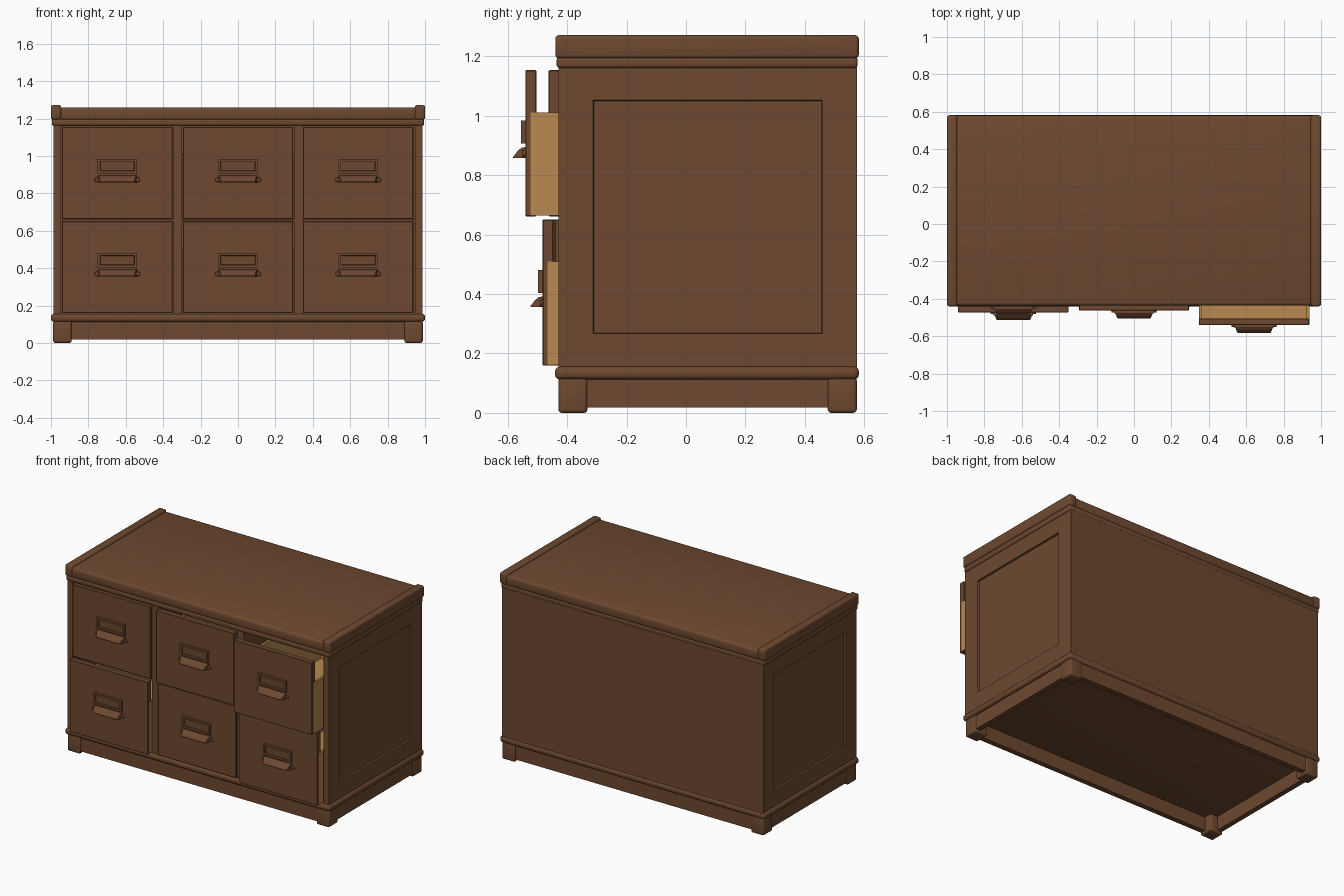
import bpy, bmesh, math
from mathutils import Matrix, Vector

if "Cube" in bpy.data.objects:
    bpy.data.objects.remove(bpy.data.objects["Cube"])


def material(name, rgb):
    m = bpy.data.materials.new(name)
    m.diffuse_color = (*rgb, 1)
    m.use_nodes = True
    m.node_tree.nodes["Principled BSDF"].inputs["Base Color"].default_value = m.diffuse_color
    return m


BROWN = material("dark_brown_wood", (0.155, 0.066, 0.029))
TAN = material("pale_drawer_wood", (0.48, 0.25, 0.082))


def finish(name, bm, mat):
    bmesh.ops.recalc_face_normals(bm, faces=bm.faces)
    me = bpy.data.meshes.new(name)
    bm.to_mesh(me)
    bm.free()
    me.materials.append(mat)
    ob = bpy.data.objects.new(name, me)
    bpy.context.collection.objects.link(ob)
    return ob


def box_bm(x0, x1, y0, y1, z0, z1):
    bm = bmesh.new()
    size = Matrix.Diagonal((x1 - x0, y1 - y0, z1 - z0, 1))
    mid = Matrix.Translation(((x0 + x1) / 2, (y0 + y1) / 2, (z0 + z1) / 2))
    bmesh.ops.create_cube(bm, size=1, matrix=mid @ size)
    return bm


def box(name, dims, mat=BROWN, bevel=0.0, seg=3):
    bm = box_bm(*dims)
    if bevel:
        bmesh.ops.bevel(bm, geom=bm.edges[:], offset=bevel, segments=seg,
                        profile=0.5, affect='EDGES')
    return finish(name, bm, mat)


def recess(bm, direction, margin, slope, depth):
    # sink the faces pointing along a direction, leaving a rim
    bm.normal_update()
    d = Vector(direction)
    f = [f for f in bm.faces if f.normal.dot(d) > 0.95]
    bmesh.ops.inset_individual(bm, faces=f, thickness=margin, depth=0)
    bmesh.ops.inset_individual(bm, faces=f, thickness=slope, depth=-depth)


FY, BY = -0.43, 0.575   # case front and back

# plinth: feet, skirts and rounded base moulding
for sx, side in ((-1, "left"), (1, "right")):
    xs = sorted((sx * 0.89, sx * 0.988))
    box("front_foot_" + side, (*xs, FY, FY + 0.098, 0, 0.12), bevel=0.012)
    box("back_foot_" + side, (*xs, BY - 0.098, BY, 0, 0.12), bevel=0.012)
    xs = sorted((sx * 0.945, sx * 0.98))
    box("side_skirt_" + side, (*xs, FY + 0.05, BY - 0.05, 0.018, 0.12))
box("front_skirt", (-0.94, 0.94, FY + 0.008, FY + 0.043, 0.018, 0.12))
box("back_skirt", (-0.94, 0.94, BY - 0.043, BY - 0.008, 0.018, 0.12))
box("base_moulding", (-1, 1, FY - 0.011, 0.582, 0.113, 0.156), bevel=0.016)

# case: panelled sides, back, dividers and rails
for sx, side in ((-1, "left"), (1, "right")):
    bm = box_bm(*sorted((sx * 0.946, sx * 0.986)), FY, BY, 0.15, 1.17)
    recess(bm, (sx, 0, 0), 0.165, 0.004, 0.012)
    finish("side_panel_" + side, bm, BROWN)
    c = sx * 0.3225
    box("divider_" + side, (c - 0.024, c + 0.024, FY, BY - 0.02, 0.15, 1.17))
box("back_panel", (-0.985, 0.985, BY - 0.02, BY, 0.15, 1.17))
box("drawer_shelf", (-0.95, 0.95, FY + 0.005, BY - 0.02, 0.652, 0.661))

# top: moulding, board and raised end caps
box("top_moulding", (-0.995, 0.995, FY - 0.006, 0.578, 1.16, 1.2), bevel=0.013)
box("top_board", (-0.96, 0.96, FY - 0.006, 0.58, 1.19, 1.26), bevel=0.016)
for sx, side in ((-1, "left"), (1, "right")):
    box("top_end_cap_" + side,
        (*sorted((sx * 0.945, sx)), FY - 0.01, 0.582, 1.194, 1.272), bevel=0.012)


def pull(name, cx, y, z):
    # cup handle: a curved profile lofted between two narrowing sides
    bm = bmesh.new()
    prof = [(-0.002, 0.036, 0.105), (0.012, 0.034, 0.1), (0.025, 0.024, 0.096),
            (0.034, 0.012, 0.092), (0.041, 0.004, 0.088), (0.041, 0, 0.088),
            (-0.002, 0, 0.105)]
    rows = [[bm.verts.new((cx + s * w, y - d, z + h)) for d, h, w in prof]
            for s in (-1, 1)]
    n = len(prof)
    for i in range(n):
        j = (i + 1) % n
        bm.faces.new((rows[0][i], rows[0][j], rows[1][j], rows[1][i]))
    bm.faces.new(rows[0])
    bm.faces.new(rows[1][::-1])
    bmesh.ops.recalc_face_normals(bm, faces=bm.faces)
    recess(bm, (0, 0, -1), 0.006, 0.004, 0.008)
    # screw ears
    for s in (-1, 1):
        m = Matrix.Translation((cx + s * 0.11, y - 0.003, z + 0.014)) \
            @ Matrix.Rotation(math.pi / 2, 4, 'X')
        bmesh.ops.create_cone(bm, cap_ends=True, segments=14, radius1=0.013,
                              radius2=0.01, depth=0.012, matrix=m)
    finish(name, bm, BROWN)


def drawer(name, cx, z, y):
    x0, x1 = cx - 0.295, cx + 0.295
    box(name + "_front", (x0, x1, y, y + 0.037, z, z + 0.492), bevel=0.003, seg=1)
    # open-topped tray
    bm = box_bm(x0 - 0.0008, x1 + 0.0008, y + 0.017, y + 0.93, z + 0.002, z + 0.35)
    recess(bm, (0, 0, 1), 0.022, 0.0005, 0.33)
    finish(name + "_tray", bm, TAN)
    # label holder
    bm = box_bm(cx - 0.105, cx + 0.105, y - 0.015, y + 0.002, z + 0.245, z + 0.322)
    recess(bm, (0, -1, 0), 0.018, 0.003, 0.009)
    finish(name + "_label_holder", bm, BROWN)
    pull(name + "_pull", cx, y, z + 0.197)


# drawers, each pulled out by its own amount
OPEN = {"lower": (0.159, (-0.473, -0.442, -0.483)),
        "upper": (0.662, (-0.442, -0.463, -0.541))}
for level, (z, ys) in OPEN.items():
    for col, cx, y in zip(("left", "middle", "right"), (-0.645, 0, 0.642), ys):
        drawer(f"{level}_{col}_drawer", cx, z, y)

# smooth the rounded edges, keep corners crisp
for ob in bpy.context.scene.objects:
    ob.select_set(True)
    bpy.context.view_layer.objects.active = ob
bpy.ops.object.shade_smooth_by_angle(angle=math.radians(35))
